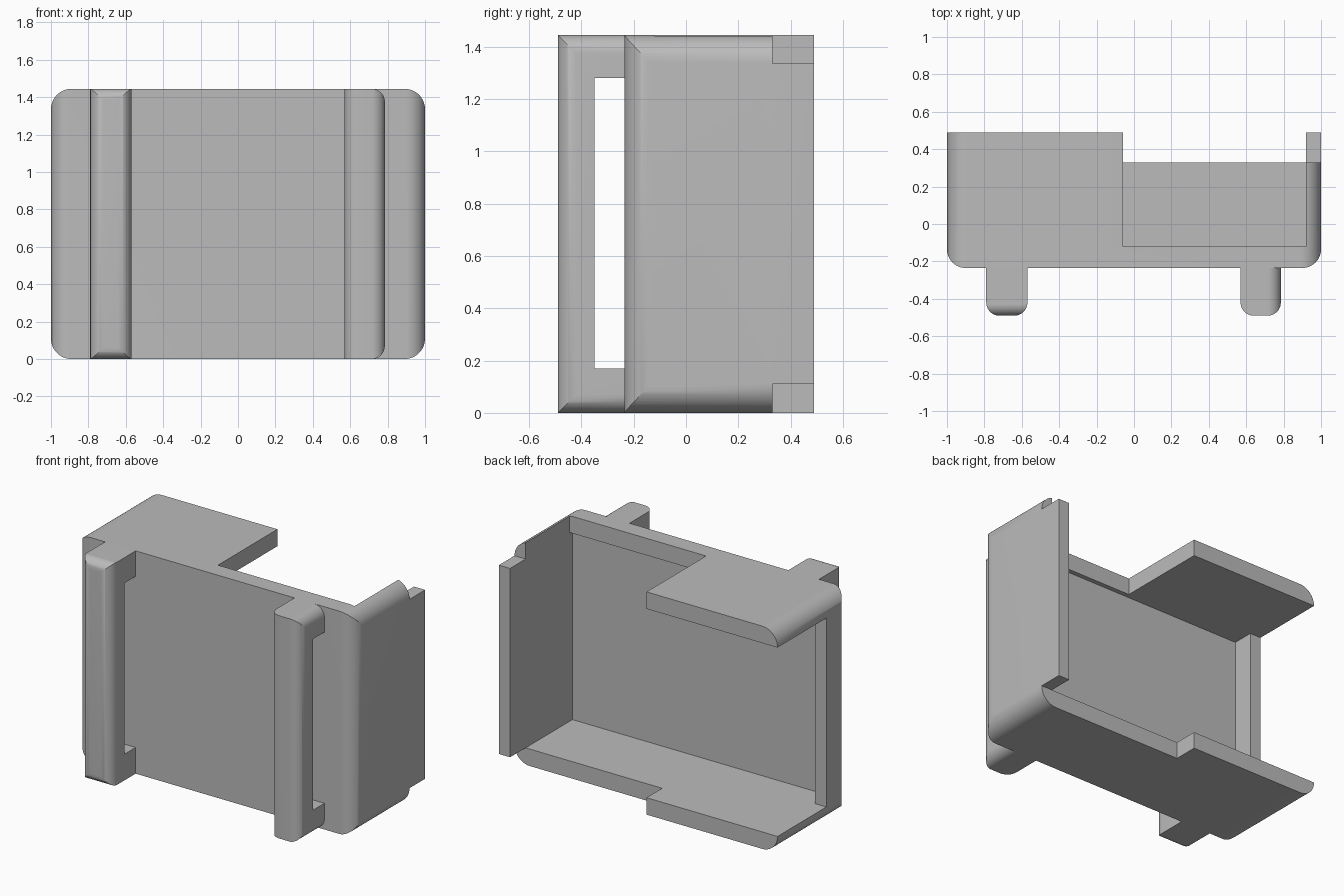
import bpy, bmesh, math
from mathutils import Vector

scene_cube = bpy.data.objects.get("Cube")
if scene_cube:
    bpy.data.objects.remove(scene_cube, do_unlink=True)

HEIGHT = 1.445
PLATE = 0.11          # thickness of the top and bottom plates
BACK, FRONT, RAIL_FRONT = 0.49, -0.235, -0.49

grey = bpy.data.materials.new("plain grey")
grey.use_nodes = True
grey.diffuse_color = (0.5, 0.5, 0.5, 1)
grey.node_tree.nodes["Principled BSDF"].inputs["Base Color"].default_value = (0.5, 0.5, 0.5, 1)


def prism(name, axis, low, high, radii=(0, 0, 0, 0)):
    """Block from low to high, its four edges along the axis rounded."""
    u, v = [i for i in range(3) if i != axis]
    corners = [(low[u], low[v], 1, 1), (high[u], low[v], -1, 1),
               (high[u], high[v], -1, -1), (low[u], high[v], 1, -1)]
    outline = []
    for i, ((a, b, sa, sb), r) in enumerate(zip(corners, radii)):
        steps = 12 if r else 0
        for k in range(steps + 1):
            t = math.pi * (1 + i / 2) + math.pi / 2 * k / max(steps, 1)
            outline.append((a + r * (sa + math.cos(t)), b + r * (sb + math.sin(t)))
                           if r else (a, b))
    bm = bmesh.new()
    ring = []
    for a, b in outline:
        p = Vector()
        p[u], p[v], p[axis] = a, b, low[axis]
        ring.append(bm.verts.new(p))
    face = bm.faces.new(ring)
    new = bmesh.ops.extrude_face_region(bm, geom=[face])["geom"]
    shift = Vector()
    shift[axis] = high[axis] - low[axis]
    bmesh.ops.translate(bm, verts=[g for g in new if isinstance(g, bmesh.types.BMVert)], vec=shift)
    bmesh.ops.recalc_face_normals(bm, faces=bm.faces)
    mesh = bpy.data.meshes.new(name)
    bm.to_mesh(mesh)
    bm.free()
    mesh.materials.append(grey)
    obj = bpy.data.objects.new(name, mesh)
    bpy.context.collection.objects.link(obj)
    return obj


def activate(obj):
    bpy.ops.object.select_all(action="DESELECT")
    obj.select_set(True)
    bpy.context.view_layer.objects.active = obj


def combine(obj, other, operation):
    """Apply a boolean and discard the second shape."""
    mod = obj.modifiers.new("shape", "BOOLEAN")
    mod.operation, mod.solver, mod.object = operation, "EXACT", other
    activate(obj)
    bpy.ops.object.modifier_apply(modifier=mod.name)
    bpy.data.objects.remove(other, do_unlink=True)


def cut(obj, low, high):
    combine(obj, prism("cutter", 2, low, high), "DIFFERENCE")


def finish(obj):
    activate(obj)
    bpy.ops.object.shade_smooth_by_angle(angle=math.radians(30))


# Shell: rounded seen from the front and from above, meeting in mitres
shell = prism("shell", 1, (-1, FRONT, 0), (1, BACK, HEIGHT), (PLATE,) * 4)
combine(shell, prism("plan", 2, (-1, FRONT, -1), (1, BACK + 1, 2), (0.1, 0.1, 0, 0)), "INTERSECT")

top = HEIGHT - PLATE
cut(shell, (-0.92, -0.15, PLATE), (0.92, 1, top))        # cavity
cut(shell, (-2, -0.01, PLATE), (-0.5, 1, top))           # open side
cut(shell, (-0.06, -0.12, 1.2), (0.92, 1, 2))            # top plate cutaway
cut(shell, (-0.06, 0.33, -1), (2, 1, PLATE))             # bottom plate step
cut(shell, (0.9, 0.33, top), (2, 1, 2))                  # upper wall notch
finish(shell)

# Front rails, each a handle with a slot behind it
for name, x0, x1 in (("right_rail", -0.79, -0.57), ("left_rail", 0.57, 0.785)):
    low, high = (x0, RAIL_FRONT, 0), (x1, FRONT, HEIGHT)
    rail = prism(name, 2, low, high, (0.07, 0.07, 0, 0))
    if x0 < 0:    # ends rounded towards the front
        ends = prism("ends", 0, (x0 - 1, RAIL_FRONT, 0), (x1 + 1, FRONT, HEIGHT), (0.06, 0, 0, 0.06))
    else:         # ends rounded towards the outer side
        ends = prism("ends", 1, (x0, RAIL_FRONT - 1, 0), (x1, FRONT, HEIGHT), (0, 0.07, 0.07, 0))
    combine(rail, ends, "INTERSECT")
    cut(rail, (x0 - 1, -0.35, 0.17), (x1 + 1, 0, 1.28))
    finish(rail)
